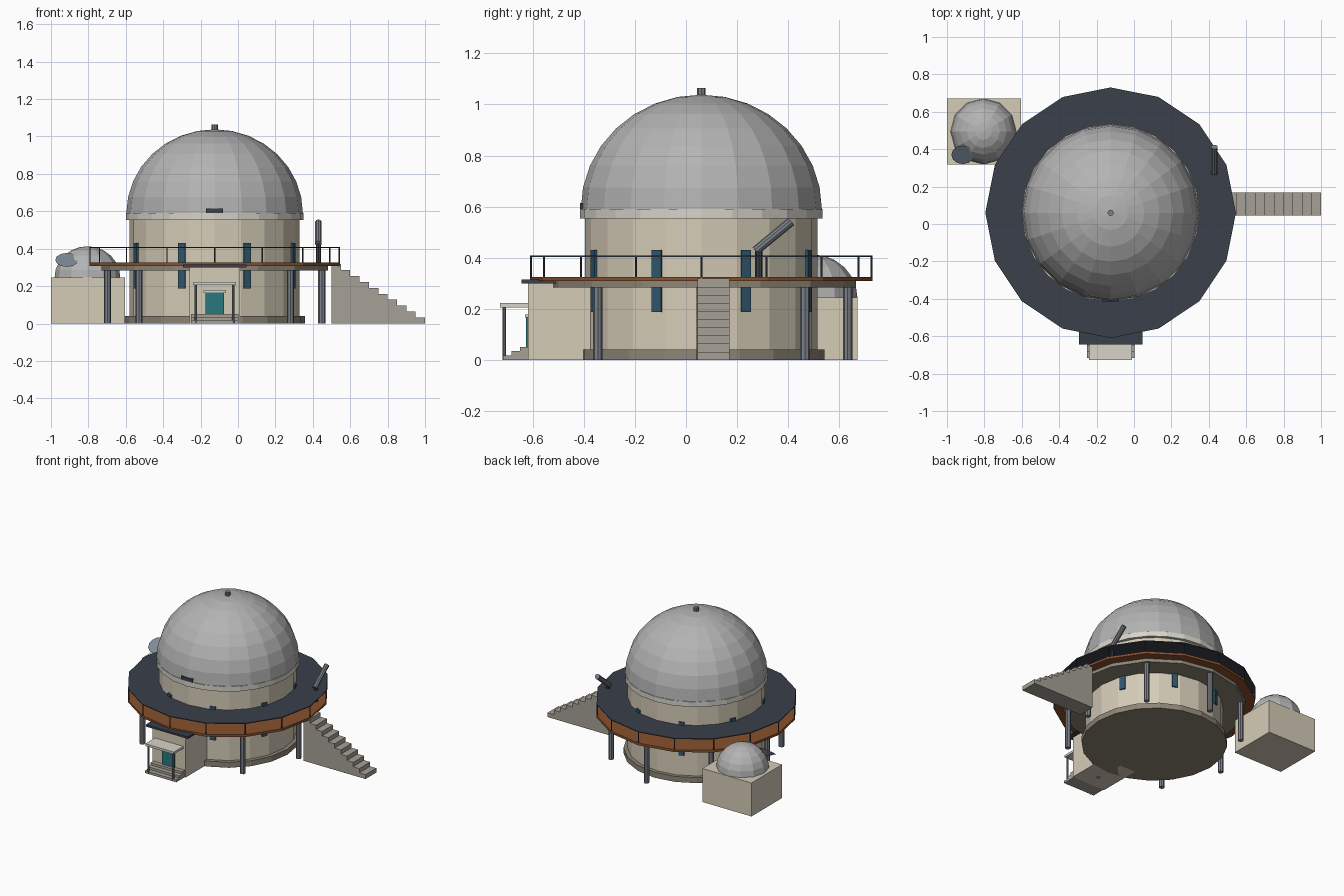
import bpy, bmesh
from math import sin, cos, pi, radians
from mathutils import Vector, Matrix

if "Cube" in bpy.data.objects:
    bpy.data.objects.remove(bpy.data.objects["Cube"])

CX, CY = -0.125, 0.06          # centre of the main tower


def material(name, rgb):
    m = bpy.data.materials.new(name)
    m.diffuse_color = [(c / 255) ** 2.2 for c in rgb] + [1]
    m.use_nodes = True
    m.node_tree.nodes["Principled BSDF"].inputs["Base Color"].default_value = m.diffuse_color
    return m


BEIGE = material("beige_wall", (212, 203, 182))
PALE = material("pale_trim", (214, 210, 200))
STONE = material("stone", (165, 160, 150))
PLINTH = material("plinth_grey", (140, 132, 118))
DOME = material("dome_grey", (178, 178, 178))
DARK = material("dark_slate", (60, 66, 76))
BROWN = material("brown_deck", (134, 82, 50))
STEEL = material("steel", (122, 127, 135))
GLASS = material("window_blue", (52, 86, 108))
TEAL = material("teal_door", (45, 120, 125))
DISH = material("dish_grey", (125, 137, 150))


def finish(bm, name, mat):
    bmesh.ops.recalc_face_normals(bm, faces=bm.faces)
    me = bpy.data.meshes.new(name)
    bm.to_mesh(me)
    bm.free()
    me.materials.append(mat)
    ob = bpy.data.objects.new(name, me)
    bpy.context.collection.objects.link(ob)
    return ob


def box(name, x, y, z, mat):
    """Box from (min, max) ranges."""
    bm = bmesh.new()
    size = [b - a for a, b in (x, y, z)]
    mid = [(a + b) / 2 for a, b in (x, y, z)]
    bmesh.ops.create_cube(bm, size=1, matrix=Matrix.Translation(mid) @ Matrix.Diagonal((*size, 1)))
    return finish(bm, name, mat)


def rod(name, a, b, r, sides, mat, r2=None):
    """Cylinder or cone from point a to point b."""
    a, b = Vector(a), Vector(b)
    d = b - a
    rot = d.to_track_quat('Z', 'Y').to_matrix().to_4x4() if abs(d.normalized().z) < 0.999 else Matrix()
    bm = bmesh.new()
    bmesh.ops.create_cone(bm, cap_ends=True, segments=sides, radius1=r, radius2=r if r2 is None else r2,
                          depth=d.length, matrix=Matrix.Translation((a + b) / 2) @ rot)
    return finish(bm, name, mat)


def drum(name, r, z0, z1, sides, mat):
    """Upright prism on the tower axis with a corner at angle 0."""
    bm = bmesh.new()
    ring = [bm.verts.new((CX + r * cos(2 * pi * i / sides), CY + r * sin(2 * pi * i / sides), z0))
            for i in range(sides)]
    f = bm.faces.new(ring)
    ext = bmesh.ops.extrude_face_region(bm, geom=[f], use_keep_orig=True)
    bmesh.ops.translate(bm, vec=(0, 0, z1 - z0),
                        verts=[v for v in ext["geom"] if isinstance(v, bmesh.types.BMVert)])
    return finish(bm, name, mat)


def half_dome(name, x, y, z, r, h, sides, rings, mat):
    """Spin a quarter arc into a faceted dome."""
    bm = bmesh.new()
    pts = [bm.verts.new((x + r * cos(t), y, z + h * sin(t)))
           for t in (pi / 2 * i / rings for i in range(rings + 1))]
    edges = [bm.edges.new(p) for p in zip(pts, pts[1:])]
    bmesh.ops.spin(bm, geom=pts + edges, cent=(x, y, z), axis=(0, 0, 1), angle=2 * pi, steps=sides)
    bmesh.ops.remove_doubles(bm, verts=bm.verts, dist=0.0005)
    bmesh.ops.holes_fill(bm, edges=[e for e in bm.edges if e.is_boundary], sides=0)
    return finish(bm, name, mat)


def stairs(name, n, run, rise, width, matrix, mat):
    """Solid stair profile descending along +x, extruded across its width."""
    pts = [(0, 0), (0, n * rise)]
    for i in range(n):
        pts += [((i + 1) * run, (n - i) * rise), ((i + 1) * run, (n - i - 1) * rise)]
    bm = bmesh.new()
    f = bm.faces.new([bm.verts.new((px, -width / 2, pz)) for px, pz in pts])
    ext = bmesh.ops.extrude_face_region(bm, geom=[f], use_keep_orig=True)
    bmesh.ops.translate(bm, vec=(0, width, 0),
                        verts=[v for v in ext["geom"] if isinstance(v, bmesh.types.BMVert)])
    bm.transform(matrix)
    return finish(bm, name, mat)


# Main tower and dome
drum("plinth", 0.482, 0, 0.04, 20, PLINTH)
drum("tower_wall", 0.455, 0.03, 0.56, 20, BEIGE)
drum("dome_rim", 0.475, 0.553, 0.59, 24, PALE)
half_dome("main_dome", CX, CY, 0.588, 0.472, 0.45, 20, 8, DOME)
rod("dome_finial", (CX, CY, 1.02), (CX, CY, 1.064), 0.017, 8, STEEL)
box("dome_slit_foot", (CX - 0.045, CX + 0.045), (CY - 0.474, CY - 0.42), (0.59, 0.615), DARK)

# Tall windows on eight sides of the tower
for i in range(8):
    a = radians(22.5 + 45 * i)
    w = box(f"window_{i}", (-0.01, 0.01), (-0.02, 0.02), (0.187, 0.43), GLASS)
    w.matrix_world = Matrix.Translation((CX + 0.451 * cos(a), CY + 0.451 * sin(a), 0)) @ Matrix.Rotation(a, 4, 'Z')

# Walkway: beam ring, brown floor, flat dark cover on thin posts
drum("deck_beam", 0.605, 0.284, 0.31, 16, PLINTH)
drum("deck_floor", 0.67, 0.308, 0.325, 16, BROWN)
drum("deck_cover", 0.67, 0.403, 0.409, 16, DARK)
for i in range(16):
    a = 2 * pi * i / 16
    x, y = CX + 0.666 * cos(a), CY + 0.666 * sin(a)
    rod(f"rail_post_{i}", (x, y, 0.32), (x, y, 0.406), 0.004, 6, DARK)

# Columns below the deck
for i in range(8):
    a = pi / 4 * i
    x, y = CX + 0.573 * cos(a), CY + 0.573 * sin(a)
    rod(f"deck_column_{i}", (x, y, 0), (x, y, 0.3), 0.019, 8, STEEL)

# Side stairs up to the deck
stairs("side_stairs", 10, 0.05, 0.0318, 0.125, Matrix.Translation((0.5, 0.107, 0)), STONE)

# Entrance block, door, steps and canopy
box("entrance_block", (CX - 0.135, CX + 0.135), (-0.618, -0.3), (0, 0.302), BEIGE)
box("entrance_roof", (CX - 0.17, CX + 0.17), (-0.643, -0.3), (0.3, 0.315), DARK)
box("door", (CX - 0.05, CX + 0.05), (-0.627, -0.61), (0.05, 0.167), TEAL)
box("door_lintel", (CX - 0.06, CX + 0.06), (-0.63, -0.61), (0.167, 0.178), PALE)
stairs("entrance_steps", 3, 0.033, 0.017, 0.255,
       Matrix.Translation((CX, -0.617, 0)) @ Matrix.Rotation(-pi / 2, 4, 'Z'), STONE)
box("canopy", (CX - 0.115, CX + 0.115), (-0.728, -0.61), (0.206, 0.222), PALE)
for side in (-1, 1):
    x = CX + side * 0.1
    rod(f"canopy_post_{side}", (x, -0.712, 0), (x, -0.712, 0.21), 0.007, 8, STEEL)

# Annex with a small dome and a dish
box("annex", (-1.0, -0.603), (0.318, 0.672), (0, 0.245), BEIGE)
half_dome("annex_dome", -0.805, 0.495, 0.243, 0.176, 0.17, 12, 6, DOME)
c, n = Vector((-0.915, 0.37, 0.34)), Vector((0, -0.6, 0.8))
rod("dish", c, c - n * 0.035, 0.062, 12, DISH, r2=0.006)

# Telescope on the walkway
rod("telescope_stand", (0.43, 0.285, 0.32), (0.43, 0.285, 0.44), 0.014, 8, DARK)
rod("telescope_tube", (0.43, 0.272, 0.427), (0.43, 0.412, 0.542), 0.018, 10, STEEL)
